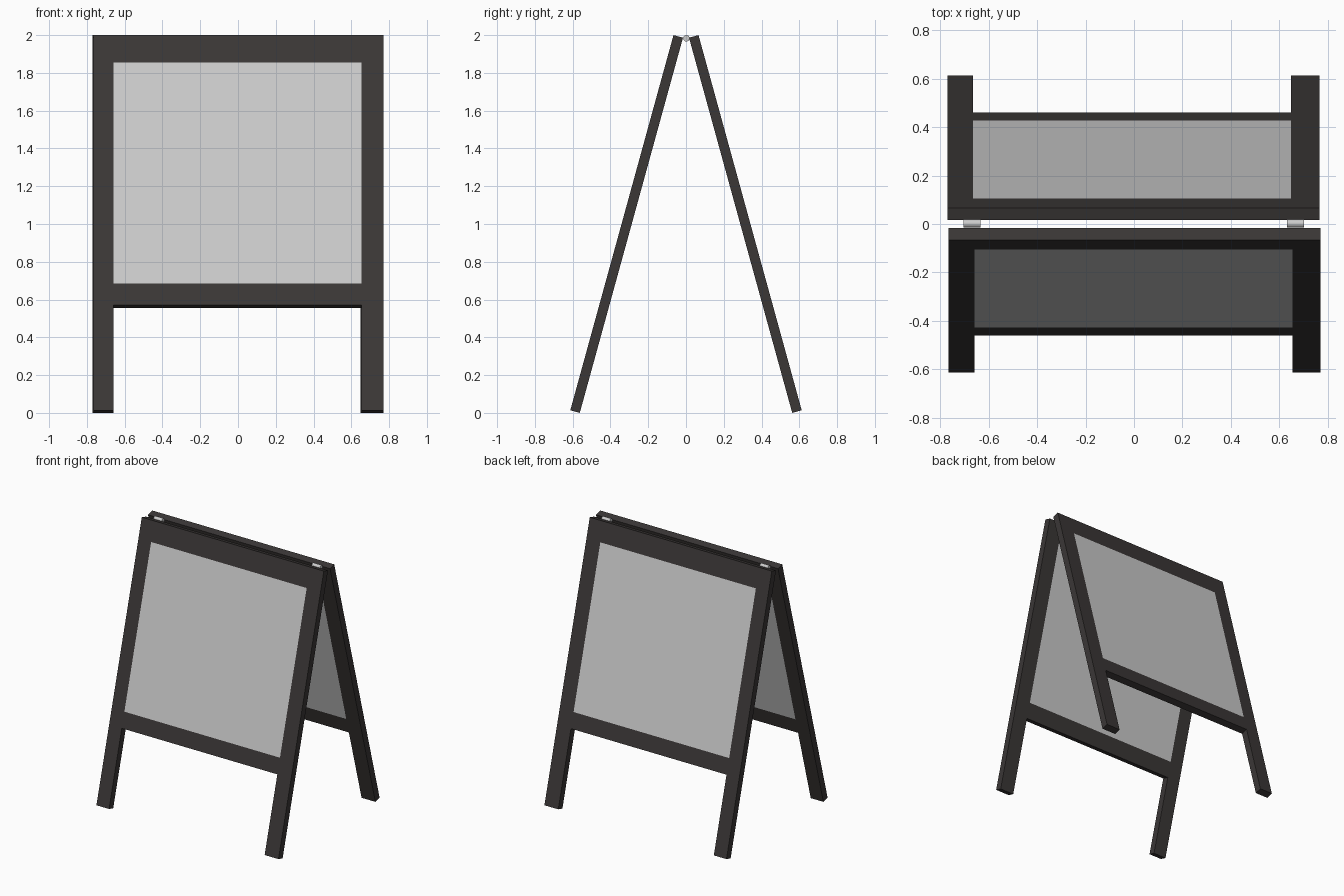
import bpy, bmesh, math
from mathutils import Vector

if "Cube" in bpy.data.objects:
    bpy.data.objects.remove(bpy.data.objects["Cube"])

ANGLE = math.radians(15.38)   # lean of each panel
LENGTH = 2.06                 # panel length along its slope
THICK = 0.052
FOOT_Y = 0.6125               # outer foot edge distance from centre


def material(name, color):
    m = bpy.data.materials.new(name)
    m.diffuse_color = color
    m.use_nodes = True
    m.node_tree.nodes["Principled BSDF"].inputs["Base Color"].default_value = m.diffuse_color
    return m


frame_mat = material("dark_frame", (0.043, 0.038, 0.037, 1))


def panel_box(name, side, x0, x1, v0, v1, mat=None):
    """Box lying in a leaning panel; v runs up the slope, side is -1 front, 1 back."""
    up = Vector((0, -side * math.sin(ANGLE), math.cos(ANGLE)))
    inward = Vector((0, -side * math.cos(ANGLE), -math.sin(ANGLE)))
    foot = Vector((-0.0025 * side, side * FOOT_Y, THICK * math.sin(ANGLE)))
    bm = bmesh.new()
    bmesh.ops.create_cube(bm, size=1)
    for v in bm.verts:
        x, t, h = v.co + Vector((0.5, 0.5, 0.5))
        v.co = (foot + Vector((x0 + (x1 - x0) * x, 0, 0))
                + inward * (t * THICK) + up * (v0 + (v1 - v0) * h))
    bmesh.ops.recalc_face_normals(bm, faces=bm.faces[:])
    mesh = bpy.data.meshes.new(name)
    bm.to_mesh(mesh)
    bm.free()
    ob = bpy.data.objects.new(name, mesh)
    bpy.context.collection.objects.link(ob)
    if mat:
        mesh.materials.append(mat)
    return ob


# Two leaning panels: legs, rails and the writing board
X0, X1, X2, X3 = -0.7675, -0.661, 0.651, 0.7675
for tag, side in (("front", -1), ("back", 1)):
    panel_box(tag + "_left_leg", side, X0, X1, 0, LENGTH, frame_mat)
    panel_box(tag + "_right_leg", side, X2, X3, 0, LENGTH, frame_mat)
    panel_box(tag + "_top_rail", side, X1, X2, 1.91, LENGTH, frame_mat)
    panel_box(tag + "_bottom_rail", side, X1, X2, 0.577, 0.696, frame_mat)
    panel_box(tag + "_board", side, X1, X2, 0.696, 1.91)

# Hinge barrels between the top rails
for tag, x in (("left", -0.668), ("right", 0.666)):
    bpy.ops.mesh.primitive_cylinder_add(vertices=24, radius=0.017, depth=0.07,
                                        location=(x, 0.002, 1.983),
                                        rotation=(0, math.pi / 2, 0))
    bpy.context.object.name = tag + "_hinge"
    bpy.ops.object.shade_smooth_by_angle()
